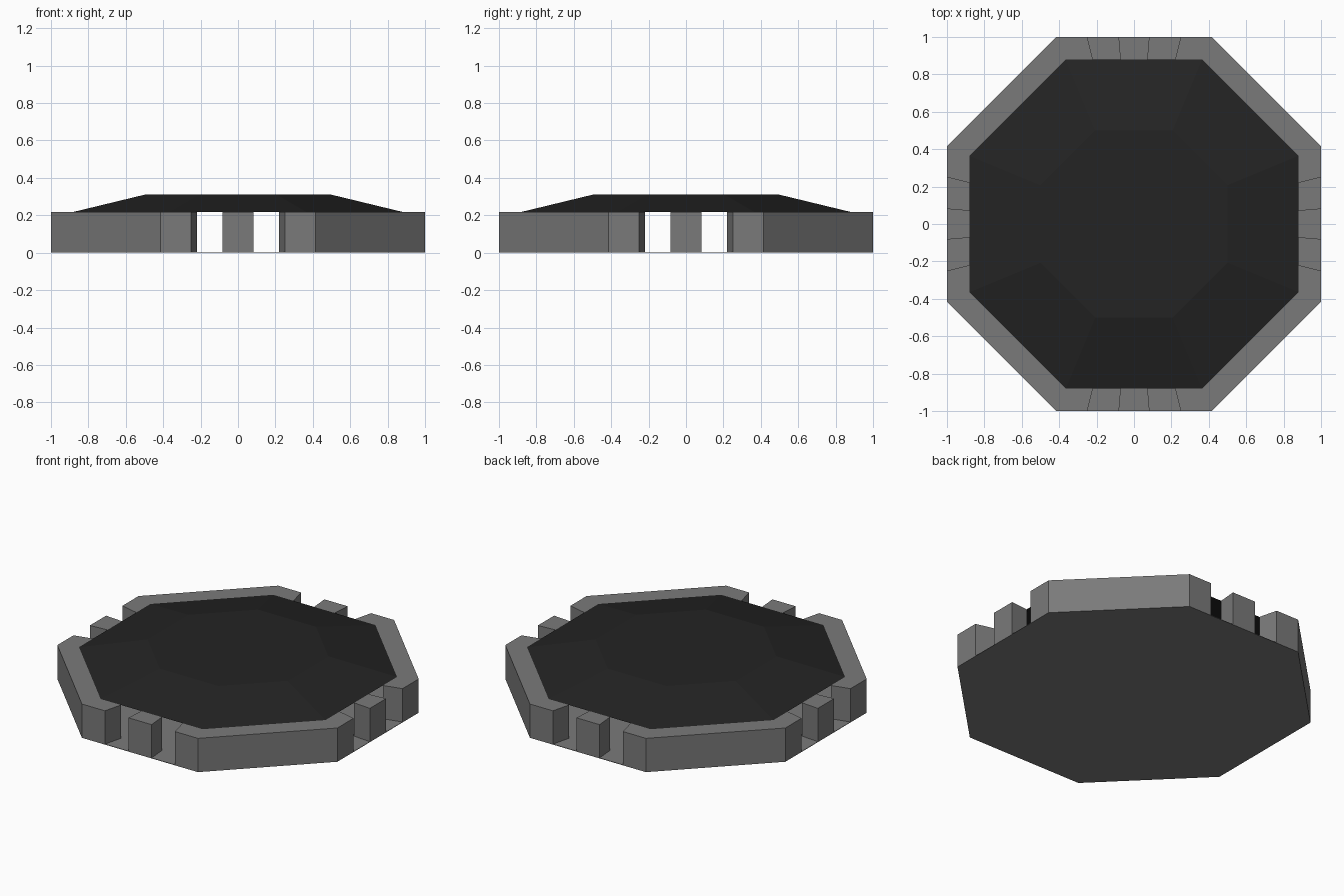
import bpy, bmesh, math
from mathutils import Matrix

if "Cube" in bpy.data.objects:
    bpy.data.objects.remove(bpy.data.objects["Cube"])

WALL_H, ROOF_H, INNER = 0.218, 0.31, 0.88
C = math.tan(math.pi / 8)  # half the length of an octagon side at apothem 1


def material(name, v):
    m = bpy.data.materials.new(name)
    m.diffuse_color = (v, v, v, 1)
    m.use_nodes = True
    m.node_tree.nodes["Principled BSDF"].inputs["Base Color"].default_value = m.diffuse_color
    return m


grey = material("stone grey", 0.195)
black = material("roof black", 0.017)


def octagon(apothem):
    r = apothem / math.cos(math.pi / 8)
    angles = [math.pi / 8 + i * math.pi / 4 for i in range(8)]
    return [(r * math.cos(a), r * math.sin(a)) for a in angles]


def loft(name, low, z0, high, z1, mat):
    """Closed solid between two outlines with the same number of points."""
    bm = bmesh.new()
    a = [bm.verts.new((x, y, z0)) for x, y in low]
    b = [bm.verts.new((x, y, z1)) for x, y in high]
    n = len(a)
    bm.faces.new(a[::-1])
    bm.faces.new(b)
    for i in range(n):
        j = (i + 1) % n
        bm.faces.new((a[i], a[j], b[j], b[i]))
    bmesh.ops.recalc_face_normals(bm, faces=bm.faces)
    me = bpy.data.meshes.new(name)
    bm.to_mesh(me)
    bm.free()
    me.materials.append(mat)
    ob = bpy.data.objects.new(name, me)
    bpy.context.collection.objects.link(ob)
    return ob


def wall_block(name, outer, turn):
    """Wall piece whose ends point to the centre, turned by quarter turns."""
    inner = [(x * INNER, y * INNER) for x, y in reversed(outer)]
    outline = outer + inner
    ob = loft(name, outline, 0, outline, WALL_H, grey)
    ob.data.transform(Matrix.Rotation(turn * math.pi / 2, 4, 'Z'))


# thin floor
loft("floor", octagon(1), 0, octagon(1), 0.003, grey)

# corner walls and middle posts, leaving two openings on each straight side
for k, side in enumerate(("front", "right", "back", "left")):
    wall_block(side + "_corner_wall",
               [(0.25, -1), (C, -1), (1, -C), (1, -0.25)], k)
    wall_block(side + "_middle_post", [(-0.083, -1), (0.083, -1)], k)

# low roof with sloping edges
loft("roof", octagon(INNER), WALL_H, octagon(0.5), ROOF_H, black)
